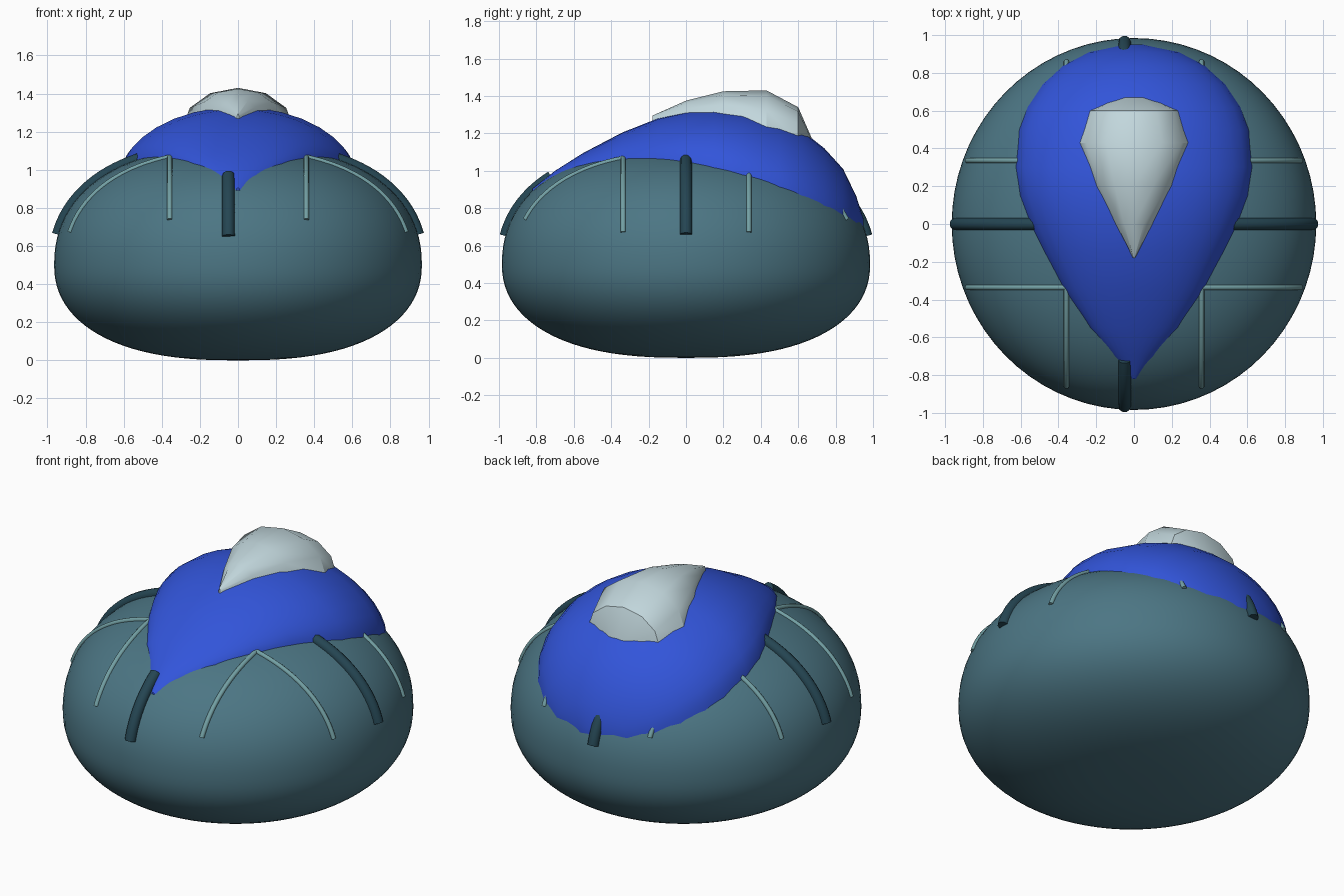
import bpy, bmesh, math

if "Cube" in bpy.data.objects:
    bpy.data.objects.remove(bpy.data.objects["Cube"])

R, MID, H_UP, H_LOW, Y_SCALE = 0.965, 0.5, 0.62, 0.5, 1.02
NR, NZ = 2.5, 2.2


def material(name, rgb):
    m = bpy.data.materials.new(name)
    m.diffuse_color = (*rgb, 1)
    m.use_nodes = True
    m.node_tree.nodes["Principled BSDF"].inputs["Base Color"].default_value = m.diffuse_color
    return m


TEAL = material("teal", (0.072, 0.18, 0.23))
DARK = material("dark_teal", (0.018, 0.06, 0.085))
PALE = material("pale_teal", (0.17, 0.35, 0.37))
BLUE = material("blue", (0.032, 0.09, 0.70))
WHITE = material("ice_white", (0.54, 0.68, 0.72))


def body_z(x, y):
    """Height of the upper body surface."""
    r = min(1, math.hypot(x, y / Y_SCALE) / R)
    return MID + H_UP * (1 - r ** NR) ** (1 / NZ)


def finish(bm, name, mat, angle):
    bmesh.ops.remove_doubles(bm, verts=bm.verts, dist=1e-5)
    bmesh.ops.recalc_face_normals(bm, faces=bm.faces)
    me = bpy.data.meshes.new(name)
    bm.to_mesh(me)
    bm.free()
    me.materials.append(mat)
    me.shade_smooth()
    me.set_sharp_from_angle(angle=math.radians(angle))
    ob = bpy.data.objects.new(name, me)
    bpy.context.collection.objects.link(ob)
    return ob


def skin(bm, rows, closed):
    """Join rows of points with quads."""
    rows = [[bm.verts.new(p) for p in row] for row in rows]
    for a, b in zip(rows, rows[1:]):
        n = len(a)
        for i in range(n if closed else n - 1):
            j = (i + 1) % n
            bm.faces.new((a[i], a[j], b[j], b[i]))
    return rows


def loft(name, stations, segs, power, mat, angle):
    """Dome from cross-sections: y, half width, crown height, edge height."""
    rows = []
    for y, w, top, edge in stations:
        row = []
        for i in range(segs + 1):
            a = math.pi * (i / segs - 0.5)
            row.append((w * math.sin(a), y,
                        edge + (top - edge) * max(0, math.cos(a)) ** power))
        rows.append(row)
    bm = bmesh.new()
    verts = skin(bm, rows, False)
    bm.faces.new(verts[0])
    bm.faces.new(verts[-1])
    return finish(bm, name, mat, angle)


def strip(name, axis, offset, start, end, radius, mat):
    """Round strip that follows the body surface along one axis."""
    cu = bpy.data.curves.new(name, 'CURVE')
    cu.dimensions = '3D'
    cu.bevel_depth = radius
    cu.bevel_resolution = 3
    cu.use_fill_caps = True
    sp = cu.splines.new('POLY')
    n = 20
    sp.points.add(n - 1)
    for i, p in enumerate(sp.points):
        t = math.sin(i / (n - 1) * math.pi / 2)   # denser at the steep end
        u = start + (end - start) * t
        x, y = (u, offset) if axis == 'x' else (offset, u)
        p.co = (x, y, body_z(x, y), 1)
    cu.materials.append(mat)
    ob = bpy.data.objects.new(name, cu)
    bpy.context.collection.objects.link(ob)
    bpy.ops.object.select_all(action='DESELECT')
    ob.select_set(True)
    bpy.context.view_layer.objects.active = ob
    bpy.ops.object.convert(target='MESH')


# Body: squashed, rounded form of revolution
rings, sides = 48, 72
rows = []
for k in range(rings + 1):
    th = math.pi * k / rings
    r = R * abs(math.sin(th)) ** (2 / NR)
    if k in (0, rings):
        r = 0
    c = math.cos(th)
    z = MID + math.copysign(abs(c) ** (2 / NZ), c) * (H_UP if c > 0 else H_LOW)
    rows.append([(r * math.cos(2 * math.pi * i / sides),
                  r * Y_SCALE * math.sin(2 * math.pi * i / sides), z)
                 for i in range(sides)])
bm = bmesh.new()
verts = skin(bm, rows, True)
finish(bm, "body", TEAL, 60)

# Teardrop shell: y, half width, crown height
shell = [(-0.82, 0.012, 0.905), (-0.70, 0.11, 1.0), (-0.55, 0.235, 1.095),
         (-0.34, 0.375, 1.205), (-0.15, 0.475, 1.28), (0.0, 0.55, 1.315),
         (0.15, 0.605, 1.33), (0.30, 0.628, 1.32), (0.50, 0.61, 1.265),
         (0.62, 0.565, 1.215), (0.74, 0.485, 1.12), (0.84, 0.375, 1.01),
         (0.91, 0.24, 0.865), (0.95, 0.05, 0.74)]
loft("shell", [(y, w, t, body_z(w, y) - 0.012) for y, w, t in shell],
     16, 1.15, BLUE, 40)

# Canopy on the crown of the shell
loft("canopy", [(-0.18, 0.006, 1.295, 1.26), (0.0, 0.105, 1.375, 1.285),
                (0.2, 0.205, 1.425, 1.285), (0.43, 0.292, 1.43, 1.22),
                (0.6, 0.242, 1.34, 1.16), (0.67, 0.1, 1.18, 1.1)],
     6, 1.0, WHITE, 35)

for s, side in ((-1, "negative"), (1, "positive")):
    # Thick bands at the four compass points
    strip(f"side_band_{side}", 'x', 0, s * 0.5, s * 0.945, 0.033, DARK)
    strip(f"end_band_{side}", 'y', -0.05, s * (0.72 if s < 0 else 0.85),
          s * 0.965, 0.033, DARK)
    # Thin ribs leaving the four corners
    for q, end in ((-1, "front"), (1, "back")):
        strip(f"side_rib_{side}_{end}", 'x', q * 0.336, s * 0.36, s * 0.882, 0.014, PALE)
        strip(f"end_rib_{side}_{end}", 'y', s * 0.358, q * 0.336, q * 0.86, 0.014, PALE)
